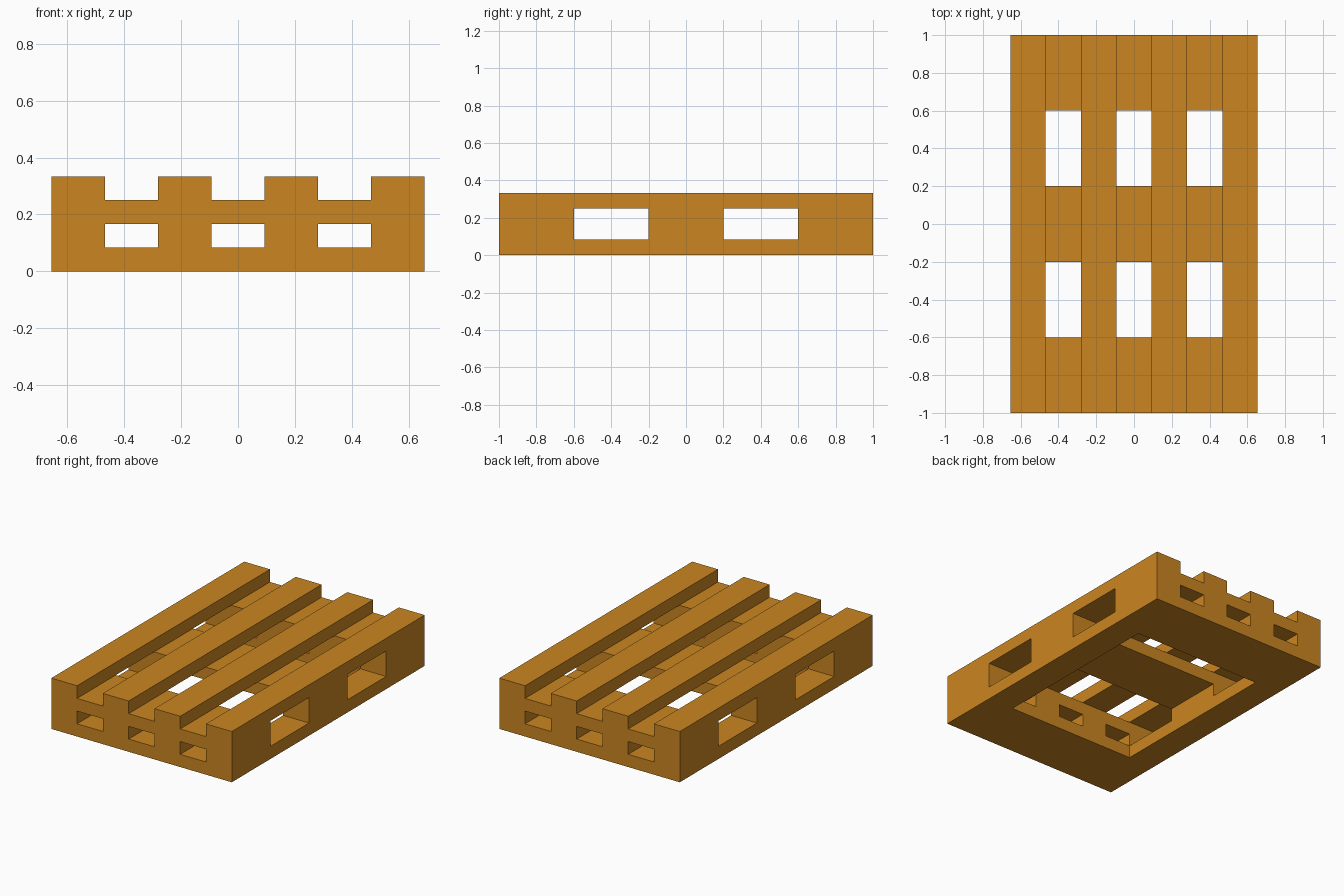
import bpy

if "Cube" in bpy.data.objects:
    bpy.data.objects.remove(bpy.data.objects["Cube"])

wood = bpy.data.materials.new("wood")
wood.diffuse_color = (0.60, 0.24, 0.015, 1)
wood.use_nodes = True
wood.node_tree.nodes["Principled BSDF"].inputs["Base Color"].default_value = wood.diffuse_color

W = 1.31 / 7      # one slat width across x
D = 0.4           # one board width along y
T = 1 / 12        # board thickness
X = lambda i: (i - 3.5) * W
Y = lambda j: (j - 2.5) * D


def board(name, i, j, k):
    """Box spanning grid lines i (x), j (y), k (z), each a (start, end) pair."""
    lo = (X(i[0]), Y(j[0]), k[0] * T)
    hi = (X(i[1]), Y(j[1]), k[1] * T)
    bpy.ops.mesh.primitive_cube_add(size=1, location=[(a + b) / 2 for a, b in zip(lo, hi)])
    ob = bpy.context.object
    ob.name = name
    ob.scale = [b - a for a, b in zip(lo, hi)]
    bpy.ops.object.transform_apply(location=False, rotation=False, scale=True)
    ob.data.materials.append(wood)


# bottom frame: two side runners and two end boards between them
for i in (0, 6):
    board("bottom_runner", (i, i + 1), (0, 5), (0, 1))
for j in (0, 4):
    board("bottom_end_board", (1, 6), (j, j + 1), (0, 1))

# spacer blocks: four at each end, only the outer two in the middle
for j in (0, 2, 4):
    for i in ((0, 6) if j == 2 else (0, 2, 4, 6)):
        board("spacer_block", (i, i + 1), (j, j + 1), (1, 2))

# cross boards carrying the deck
for j in (0, 2, 4):
    board("cross_board", (0, 7), (j, j + 1), (2, 3))

# four deck slats running the full length
for i in (0, 2, 4, 6):
    board("deck_slat", (i, i + 1), (0, 5), (3, 4))
